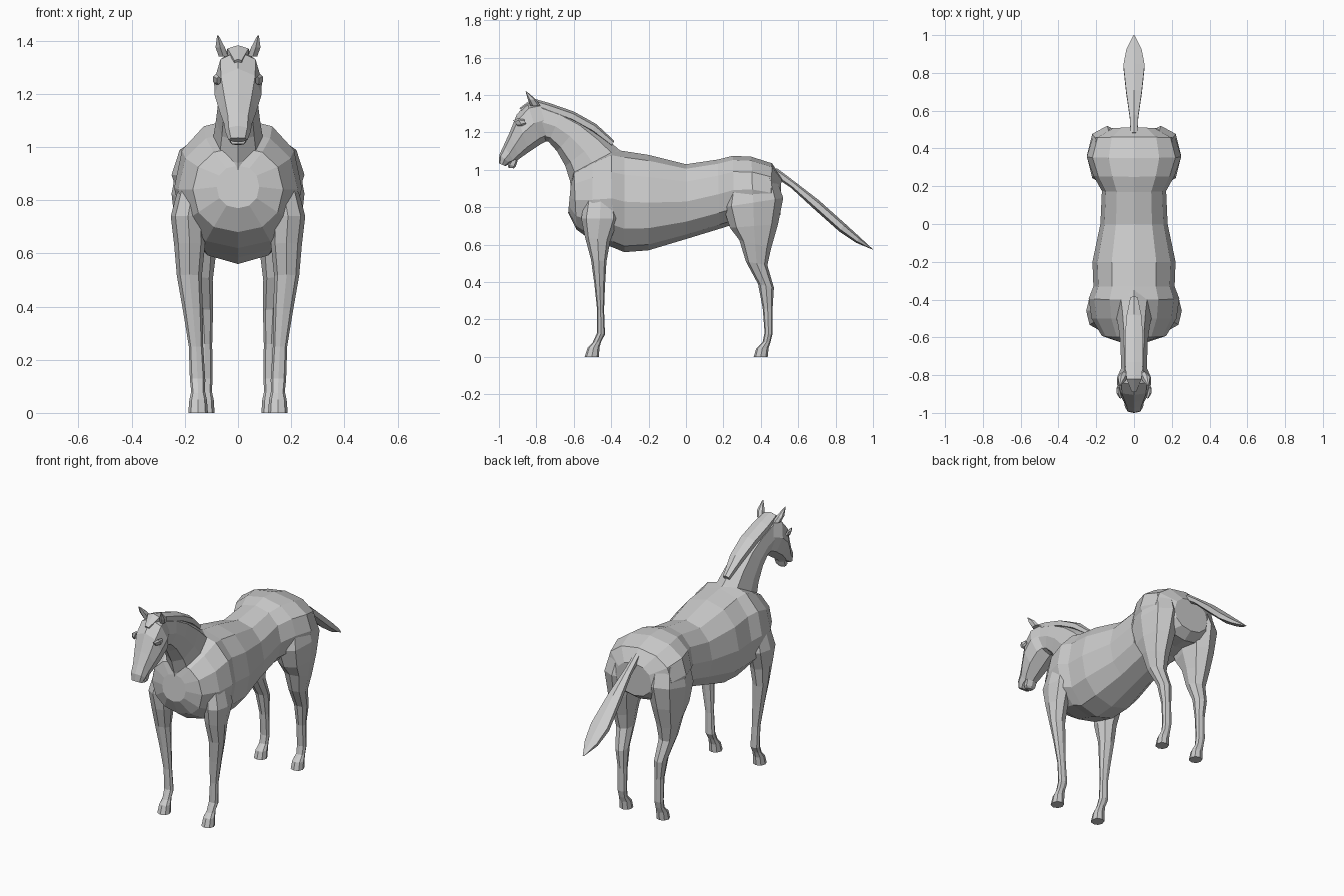
import bpy, bmesh
from math import sin, cos, tau
from mathutils import Vector


def power(v, p):
    return abs(v) ** p * (1 if v >= 0 else -1)


def loft(name, rings, sides=8, square=0.9, mirror=False):
    """Skin rings given as (y1, z1, y2, z2, half_width, centre_x): two profile points and a width."""
    bm = bmesh.new()
    loops = []
    for y1, z1, y2, z2, w, *cx in rings:
        a, b = Vector((0, y1, z1)), Vector((0, y2, z2))
        mid, half = (a + b) / 2, (a - b) / 2
        mid.x = cx[0] if cx else 0
        loop = []
        for i in range(sides):
            t = tau * i / sides
            p = mid + half * power(cos(t), square)
            p.x += w * power(sin(t), square)
            loop.append(bm.verts.new(p))
        loops.append(loop)
    for r, s in zip(loops, loops[1:]):
        for i in range(sides):
            j = (i + 1) % sides
            bm.faces.new((r[i], r[j], s[j], s[i]))
    bm.faces.new(loops[0])
    bm.faces.new(loops[-1])
    bmesh.ops.recalc_face_normals(bm, faces=bm.faces)
    mesh = bpy.data.meshes.new(name)
    bm.to_mesh(mesh)
    bm.free()
    obj = bpy.data.objects.new(name, mesh)
    bpy.context.collection.objects.link(obj)
    if mirror:
        mod = obj.modifiers.new("mirror", 'MIRROR')
        mod.use_mirror_merge = False
    return obj


# Trunk, from chest to rump
loft("body", [
    (-.615, .93, -.63, .77, .08),
    (-.60, 1.00, -.585, .68, .17),
    (-.50, 1.06, -.50, .62, .225),
    (-.40, 1.11, -.39, .585, .24),
    (-.33, 1.10, -.33, .56, .215),
    (-.20, 1.08, -.20, .57, .22),
    (0, 1.03, 0, .63, .178),
    (.17, 1.055, .18, .685, .17),
    (.25, 1.075, .26, .71, .215),
    (.35, 1.07, .36, .72, .25),
    (.46, 1.035, .45, .72, .22),
    (.51, .96, .505, .76, .12)], sides=12)

# Neck, from withers to poll
loft("neck", [
    (-.61, .85, -.28, 1.06, .12),
    (-.62, .94, -.36, 1.11, .095),
    (-.645, 1.02, -.44, 1.18, .083),
    (-.69, 1.10, -.55, 1.26, .073),
    (-.735, 1.15, -.66, 1.315, .07),
    (-.79, 1.16, -.78, 1.36, .07)])

# Head, from poll to upper lip
loft("head", [
    (-.785, 1.37, -.725, 1.165, .065),
    (-.85, 1.36, -.775, 1.138, .09),
    (-.905, 1.295, -.84, 1.095, .088),
    (-.943, 1.20, -.89, 1.06, .068),
    (-.975, 1.13, -.915, 1.04, .052),
    (-.998, 1.08, -.94, 1.035, .048),
    (-1.0, 1.035, -.965, 1.02, .036)])
loft("lower_lip", [
    (-.93, 1.06, -.90, 1.05, .038),
    (-.952, 1.03, -.91, 1.018, .036),
    (-.952, 1.012, -.92, 1.008, .024)], sides=6)
loft("brow", [
    (-.925, 1.265, -.90, 1.235, .008, .072),
    (-.90, 1.275, -.875, 1.235, .012, .083),
    (-.865, 1.27, -.855, 1.245, .006, .085)], sides=6, mirror=True)
loft("ear", [
    (-.83, 1.34, -.78, 1.345, .02, .055),
    (-.845, 1.375, -.80, 1.375, .02, .067),
    (-.858, 1.42, -.853, 1.42, .003, .076)], sides=6, mirror=True)

# Mane with forelock
loft("mane", [
    (-.383, 1.155, -.40, 1.125, .022),
    (-.48, 1.245, -.505, 1.20, .045),
    (-.60, 1.312, -.615, 1.26, .055),
    (-.73, 1.357, -.74, 1.305, .055),
    (-.82, 1.383, -.82, 1.33, .045),
    (-.89, 1.33, -.875, 1.31, .015)], sides=6)

# Tail
loft("tail", [
    (.485, 1.01, .47, .965, .02),
    (.58, .938, .56, .905, .026),
    (.71, .838, .685, .79, .047),
    (.85, .713, .82, .67, .064),
    (.93, .64, .91, .61, .046),
    (1.0, .575, .995, .575, .004)], sides=6)

# Legs, shoulder or hip down to hoof
loft("front_leg", [
    (-.53, .90, -.38, .90, .05, .16),
    (-.56, .74, -.36, .74, .065, .188),
    (-.54, .64, -.405, .62, .058, .182),
    (-.508, .52, -.425, .51, .047, .183),
    (-.49, .39, -.433, .38, .037, .170),
    (-.475, .25, -.438, .25, .027, .158),
    (-.475, .13, -.433, .12, .029, .152),
    (-.50, .075, -.452, .085, .026, .150),
    (-.525, .05, -.463, .05, .033, .150),
    (-.542, 0, -.465, 0, .037, .150)], mirror=True)
loft("hind_leg", [
    (.23, .95, .48, .96, .095, .13),
    (.20, .80, .52, .85, .108, .142),
    (.235, .69, .492, .71, .088, .148),
    (.285, .625, .455, .58, .068, .150),
    (.32, .51, .435, .49, .050, .145),
    (.385, .39, .470, .37, .038, .132),
    (.41, .26, .463, .26, .028, .125),
    (.42, .13, .462, .12, .029, .125),
    (.41, .08, .452, .08, .027, .125),
    (.375, .045, .442, .05, .034, .125),
    (.362, 0, .437, 0, .037, .125)], mirror=True)
